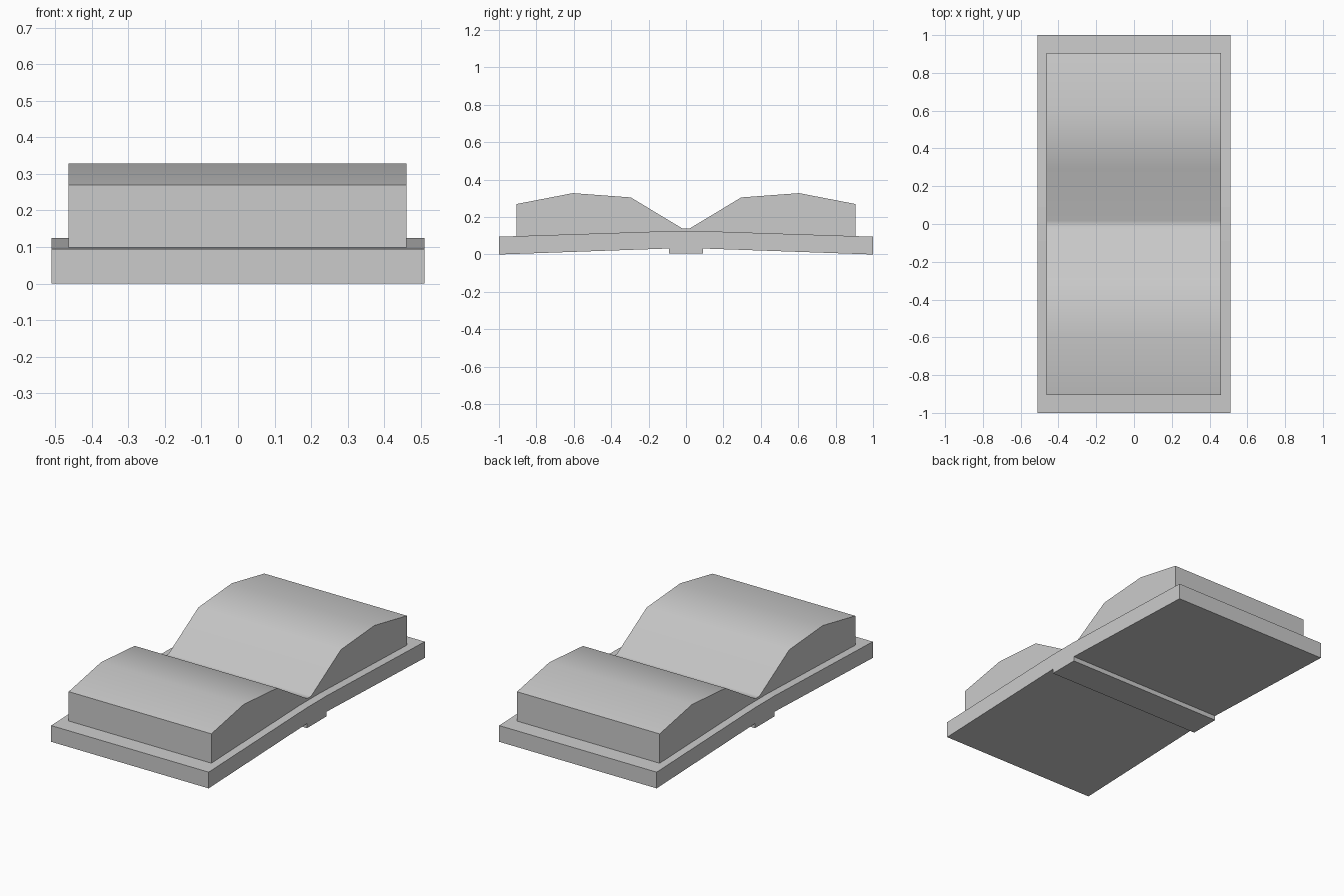
import bpy, bmesh, math

if "Cube" in bpy.data.objects:
    bpy.data.objects.remove(bpy.data.objects["Cube"])


def mirrored(half):
    """Complete a y-z outline line from its +y half, running -y to +y."""
    return [(-y, z) for y, z in reversed(half)] + half


def extrude_profile(name, bottom, top, x0, x1):
    """Extrude a mirrored y-z outline along x."""
    outline = mirrored(bottom) + mirrored(top)[::-1]
    bm = bmesh.new()
    face = bm.faces.new([bm.verts.new((x0, y, z)) for y, z in outline])
    ext = bmesh.ops.extrude_face_region(bm, geom=[face])
    moved = [v for v in ext["geom"] if isinstance(v, bmesh.types.BMVert)]
    bmesh.ops.translate(bm, verts=moved, vec=(x1 - x0, 0, 0))
    bmesh.ops.recalc_face_normals(bm, faces=bm.faces)
    mesh = bpy.data.meshes.new(name)
    bm.to_mesh(mesh)
    bm.free()
    obj = bpy.data.objects.new(name, mesh)
    bpy.context.collection.objects.link(obj)
    return obj


# Cover: two tilted boards with a stepped spine underneath
extrude_profile("book_cover",
                [(0.09, 0.005), (0.09, 0.032), (1.0, 0.0)],
                [(0.09, 0.125), (1.0, 0.095)], -0.51, 0.51)

# Pages: two humped blocks meeting at the central valley
pages = extrude_profile("open_pages",
                        [(0.09, 0.125), (0.905, 0.098)],
                        [(0.018, 0.138), (0.295, 0.305), (0.605, 0.328),
                         (0.905, 0.27)], -0.463, 0.461)

# Soft shading across the page curves, crisp block edges
bpy.context.view_layer.objects.active = pages
pages.select_set(True)
bpy.ops.object.shade_smooth_by_angle(angle=math.radians(40))
